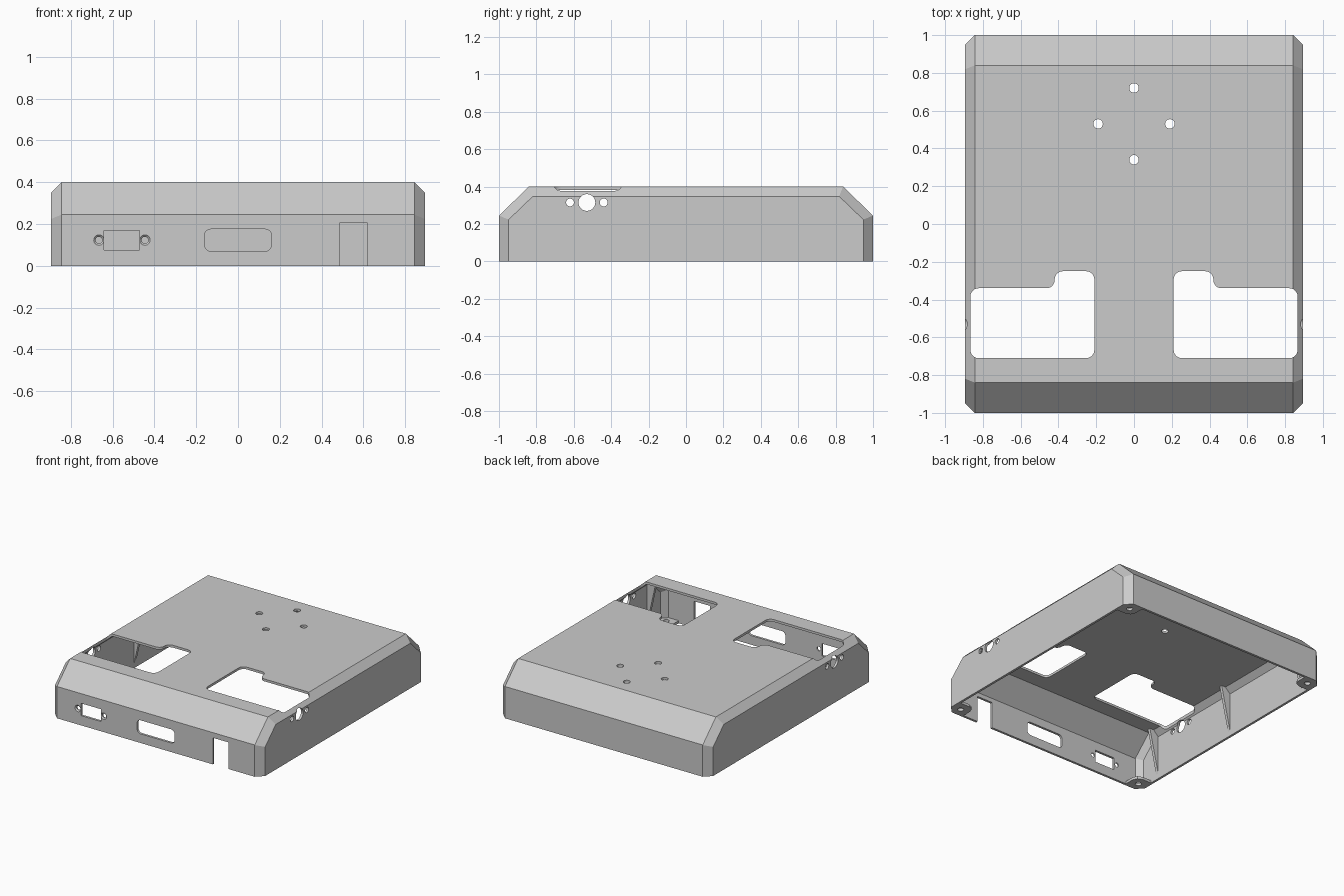
import bpy, bmesh, math
from mathutils import Vector

if "Cube" in bpy.data.objects:
    bpy.data.objects.remove(bpy.data.objects["Cube"], do_unlink=True)

grey = bpy.data.materials.new("plain grey")
grey.use_nodes = True
grey.diffuse_color = (0.6, 0.6, 0.6, 1)
grey.node_tree.nodes["Principled BSDF"].inputs["Base Color"].default_value = (0.6, 0.6, 0.6, 1)

HALF_X, BEVEL, WALL = 0.895, 0.052, 0.018


def loft(name, rings):
    """Solid through matching rings of points, capped at both ends."""
    bm = bmesh.new()
    rows = [[bm.verts.new(p) for p in ring] for ring in rings]
    n = len(rows[0])
    bm.faces.new(rows[0])
    bm.faces.new(rows[-1])
    for a, b in zip(rows, rows[1:]):
        for i in range(n):
            j = (i + 1) % n
            bm.faces.new((a[i], a[j], b[j], b[i]))
    bmesh.ops.recalc_face_normals(bm, faces=bm.faces)
    mesh = bpy.data.meshes.new(name)
    bm.to_mesh(mesh)
    bm.free()
    mesh.materials.append(grey)
    obj = bpy.data.objects.new(name, mesh)
    bpy.context.collection.objects.link(obj)
    return obj


def place(p, axis, t):
    return {"x": (t, p[0], p[1]), "y": (p[0], t, p[1]), "z": (p[0], p[1], t)}[axis]


def prism(name, pts, axis, lo, hi):
    return loft(name, [[place(p, axis, t) for p in pts] for t in (lo, hi)])


def circle(c, r, n=24):
    return [(c[0] + r * math.cos(math.tau * i / n), c[1] + r * math.sin(math.tau * i / n))
            for i in range(n)]


def rect(x0, x1, y0, y1):
    return [(x0, y0), (x1, y0), (x1, y1), (x0, y1)]


def rounded(pts, r, steps=6):
    """Round every right-angled corner of an outline."""
    out = []
    for i, p in enumerate(pts):
        p = Vector(p)
        u = (Vector(pts[i - 1]) - p).normalized()
        v = (Vector(pts[(i + 1) % len(pts)]) - p).normalized()
        for k in range(steps + 1):
            a = math.pi / 2 * k / steps
            out.append(tuple(p + r * (u + v) - r * (v * math.cos(a) + u * math.sin(a))))
    return out


def cut(target, cutter):
    mod = target.modifiers.new("cut", "BOOLEAN")
    mod.operation, mod.solver, mod.object = "DIFFERENCE", "EXACT", cutter
    bpy.context.view_layer.objects.active = target
    bpy.ops.object.modifier_apply(modifier=mod.name)
    bpy.data.objects.remove(cutter, do_unlink=True)


def section(x, d, floor):
    """Side profile, moved inward by d."""
    k = 0.41 * d
    half = [(1 - d, floor), (1 - d, 0.245 - k), (0.84 - k, 0.4 - d)]
    pts = half + [(-y, z) for y, z in reversed(half)]
    return [(x, y, z) for y, z in pts]


def body(name, t, floor):
    ends = [(HALF_X - t, BEVEL + 0.41 * t), (HALF_X - BEVEL - 0.41 * t, t)]
    stations = [(-x, d) for x, d in ends] + ends[::-1]
    return loft(name, [section(x, d, floor) for x, d in stations])


# Hollow shell, open underneath
shell = body("shell", 0, 0)
cut(shell, body("cavity", WALL, -0.1))

# Stepped openings in the top and holes in the side walls
for s in (-1, 1):
    step = [(0.21, -0.71), (0.866, -0.71), (0.866, -0.34),
            (0.42, -0.34), (0.42, -0.25), (0.21, -0.25)]
    cut(shell, prism("top_opening", rounded([(s * x, y) for x, y in step], 0.043), "z", 0.3, 0.5))
    for y, r in ((-0.53, 0.045), (-0.62, 0.021), (-0.44, 0.021)):
        cut(shell, prism("side_hole", circle((y, 0.315), r), "x", s * 0.8, s * 1.0))

# Diamond of mounting holes in the top
for c in ((0, 0.72), (0, 0.34), (0.19, 0.53), (-0.19, 0.53)):
    cut(shell, prism("top_hole", circle(c, 0.025), "z", 0.3, 0.5))

# Front ports: small socket, rounded slot and cable notch
cut(shell, prism("socket", rect(-0.64, -0.47, 0.075, 0.17), "y", -1.1, -0.9))
cut(shell, prism("port", rounded(rect(-0.16, 0.16, 0.07, 0.175), 0.03), "y", -1.1, -0.9))
cut(shell, prism("notch", rect(0.485, 0.62, -0.1, 0.205), "y", -1.1, -0.9))

# Countersunk screw holes beside the socket
for x in (-0.665, -0.445):
    rings = [[place(p, "y", y) for p in circle((x, 0.123), r)]
             for y, r in ((-1.01, 0.025), (-1, 0.025), (-0.992, 0.016), (-0.9, 0.016))]
    cut(shell, loft("screw_hole", rings))

bpy.context.view_layer.objects.active = shell
shell.select_set(True)
bpy.ops.object.shade_smooth_by_angle(angle=math.radians(20))

# Tapering wall ribs and corner screw tabs on the inside
for s, side in ((-1, "right"), (1, "left")):
    rib = [(s * x, z) for x, z in ((0.885, 0.005), (0.885, 0.33), (0.85, 0.385), (0.8, 0.385))]
    for y, spot in ((-0.79, "front"), (0, "middle"), (0.79, "back")):
        prism(f"{side}_{spot}_rib", rib, "y", y - 0.011, y + 0.011)
    for e, spot in ((-1, "front"), (1, "back")):
        outline = [(0.75, 0.99), (0.84, 0.99), (0.885, 0.945), (0.885, 0.86),
                   (0.8, 0.86), (0.765, 0.875), (0.75, 0.91)]
        tab = prism(f"{side}_{spot}_tab", [(s * x, e * y) for x, y in outline], "z", 0, 0.02)
        cut(tab, prism("tab_hole", circle((s * 0.82, e * 0.93), 0.022), "z", -0.1, 0.1))
